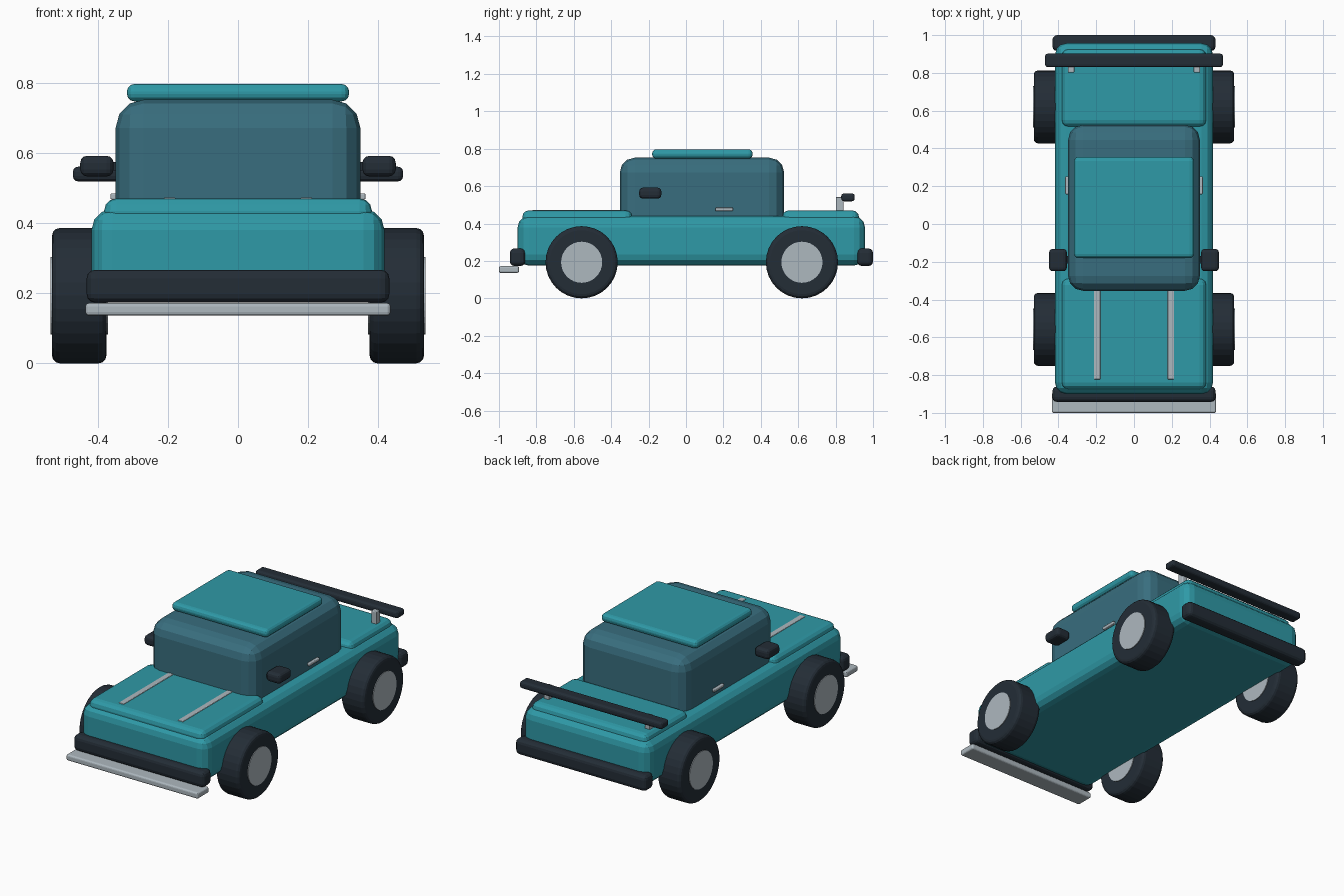
import bpy
import bmesh
from math import pi

cube = bpy.data.objects.get("Cube")
if cube:
    bpy.data.objects.remove(cube, do_unlink=True)


def material(name, r, g, b, rough=0.5):
    m = bpy.data.materials.new(name)
    m.use_nodes = True
    m.diffuse_color = (r, g, b, 1)
    shader = next(n for n in m.node_tree.nodes if n.type == 'BSDF_PRINCIPLED')
    shader.inputs["Base Color"].default_value = (r, g, b, 1)
    shader.inputs["Roughness"].default_value = rough
    return m


TEAL = material("teal paint", 0.028, 0.32, 0.385)
GLASS = material("tinted glass", 0.04, 0.155, 0.21)
DARK = material("dark rubber", 0.017, 0.026, 0.037)
SILVER = material("silver trim", 0.42, 0.48, 0.52)


def finish(name, bm, mat, bevel, segments):
    mesh = bpy.data.meshes.new(name)
    bm.to_mesh(mesh)
    bm.free()
    mesh.materials.append(mat)
    obj = bpy.data.objects.new(name, mesh)
    bpy.context.collection.objects.link(obj)
    if bevel:
        mod = obj.modifiers.new("rounded edges", 'BEVEL')
        mod.width = bevel
        mod.segments = segments
        mod.limit_method = 'ANGLE'
    return obj


def box(name, xs, ys, zs, mat, bevel=0, segments=3):
    """Rounded box spanning the given ranges."""
    bm = bmesh.new()
    bmesh.ops.create_cube(bm, size=1)
    spans = (xs, ys, zs)
    for v in bm.verts:
        v.co = [(a + b) / 2 + c * (b - a) for c, (a, b) in zip(v.co, spans)]
    return finish(name, bm, mat, bevel, segments)


def pair(name, xs, ys, zs, mat, bevel=0):
    """The same box on both sides of the car."""
    box("left_" + name, xs, ys, zs, mat, bevel)
    box("right_" + name, (-xs[1], -xs[0]), ys, zs, mat, bevel)


def disc(name, x, y, z, radius, width, mat, bevel=0, sides=32):
    """Cylinder lying along the axle."""
    bm = bmesh.new()
    bmesh.ops.create_cone(bm, cap_ends=True, segments=sides, radius1=radius,
                          radius2=radius, depth=width)
    for v in bm.verts:
        v.co = (x + v.co.z, y + v.co.x, z + v.co.y)
    return finish(name, bm, mat, bevel, 3)


def centred(half):
    return (-half, half)


# Bodywork
box("body", centred(0.418), (-0.9, 0.957), (0.175, 0.44), TEAL, 0.06)
box("hood", centred(0.382), (-0.875, -0.288), (0.36, 0.47), TEAL, 0.035)
box("rear_deck", centred(0.382), (0.515, 0.925), (0.36, 0.47), TEAL, 0.035)

# Cabin and roof
box("cabin", centred(0.349), (-0.354, 0.525), (0.36, 0.752), GLASS, 0.08)
box("roof_panel", centred(0.317), (-0.181, 0.356), (0.747, 0.797), TEAL, 0.022)

# Bumpers and splitter
box("front_bumper", centred(0.432), (-0.942, -0.86), (0.173, 0.267), DARK, 0.025)
box("rear_bumper", centred(0.432), (0.916, 1.0), (0.173, 0.267), DARK, 0.025)
box("front_splitter", centred(0.435), (-1.0, -0.893), (0.136, 0.172), SILVER, 0.01)

# Rear wing
box("rear_wing", centred(0.471), (0.83, 0.902), (0.519, 0.561), DARK, 0.015)
pair("wing_post", (0.316, 0.35), (0.802, 0.843), (0.43, 0.543), SILVER, 0.005)

# Trim and mirrors
pair("hood_stripe", (0.178, 0.212), (-0.822, -0.34), (0.462, 0.473), SILVER, 0.003)
pair("door_handle", (0.335, 0.364), (0.157, 0.251), (0.467, 0.485), SILVER, 0.005)
pair("mirror", (0.355, 0.45), (-0.25, -0.132), (0.533, 0.592), DARK, 0.02)
pair("mirror_arm", (0.33, 0.37), (-0.21, -0.17), (0.55, 0.575), DARK)

# Wheels
for end, y in (("front", -0.558), ("rear", 0.62)):
    for side, sign in (("left", 1), ("right", -1)):
        disc(f"{end}_{side}_tyre", sign * 0.453, y, 0.193, 0.193, 0.155, DARK, 0.022)
        disc(f"{end}_{side}_hub", sign * 0.453, y, 0.193, 0.11, 0.163, SILVER)
